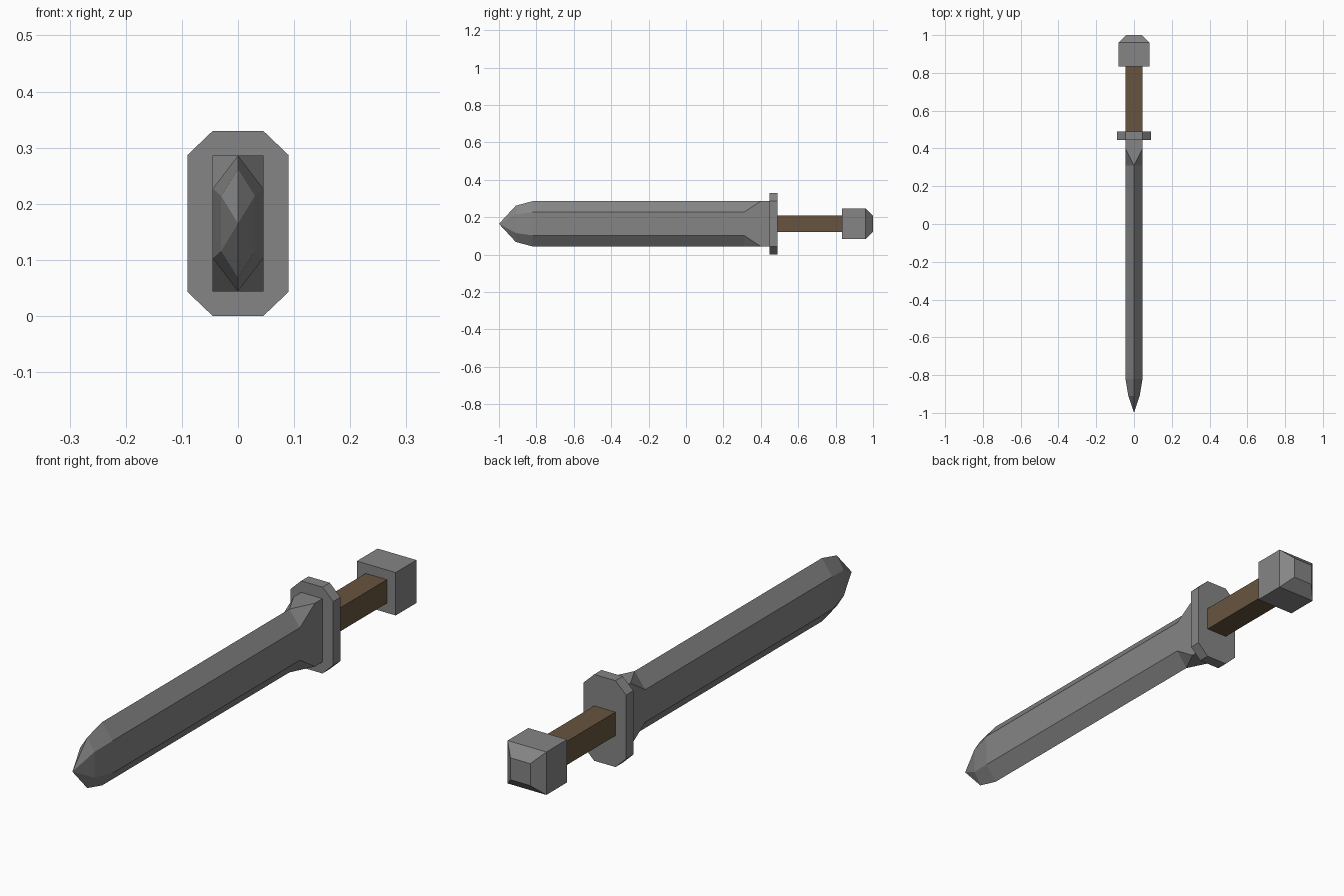
import bpy, bmesh

if "Cube" in bpy.data.objects:
    bpy.data.objects.remove(bpy.data.objects["Cube"])

CZ = 0.165  # height of the sword's axis


def material(name, rgb):
    m = bpy.data.materials.new(name)
    m.diffuse_color = (*rgb, 1)
    m.use_nodes = True
    m.node_tree.nodes["Principled BSDF"].inputs["Base Color"].default_value = m.diffuse_color
    return m


steel = material("grey steel", (0.235, 0.235, 0.235))
leather = material("brown leather", (0.135, 0.088, 0.05))


def loft(name, sections, mat, split=False):
    """Skin equal-length (x, z) rings placed along y; a one-point ring makes a tip."""
    bm = bmesh.new()
    rings = [[bm.verts.new((x, y, CZ + z)) for x, z in pts] for y, pts in sections]
    for a, b in zip(rings, rings[1:]):
        n = len(b)
        for i in range(n):
            j = (i + 1) % n
            if len(a) == 1:
                bm.faces.new((a[0], b[i], b[j]))
            elif split and a is rings[-3]:
                # crease the bevel run-out from the ridge points to the square corners
                if i % 3 == 0:
                    bm.faces.new((a[i], a[j], b[j]))
                    bm.faces.new((a[i], b[j], b[i]))
                elif i % 3 == 2:
                    bm.faces.new((a[i], a[j], b[i]))
                    bm.faces.new((a[j], b[j], b[i]))
                else:
                    bm.faces.new((a[i], a[j], b[j], b[i]))
            else:
                bm.faces.new((a[i], a[j], b[j], b[i]))
    for end in (rings[0], rings[-1]):
        if len(end) > 2:
            bm.faces.new(end)
    bmesh.ops.recalc_face_normals(bm, faces=bm.faces)
    me = bpy.data.meshes.new(name)
    bm.to_mesh(me)
    bm.free()
    me.materials.append(mat)
    ob = bpy.data.objects.new(name, me)
    bpy.context.collection.objects.link(ob)
    return ob


def hexagon(w, flat, top):
    return [(0, top), (w, flat), (w, -flat), (0, -top), (-w, -flat), (-w, flat)]


def square(s):
    return [(s, s), (s, -s), (-s, -s), (-s, s)]


# blade: pointed tip, bevelled edges, square base
loft("blade", [
    (-1.0, [(0, 0)]),
    (-0.91, hexagon(0.03, 0.049, 0.097)),
    (-0.82, hexagon(0.045, 0.062, 0.121)),
    (0.31, hexagon(0.045, 0.062, 0.121)),
    (0.40, hexagon(0.045, 0.121, 0.121)),
    (0.45, hexagon(0.045, 0.121, 0.121)),
], steel, split=True)

# guard: chamfered plate
octagon = [(0.045, 0.165), (0.09, 0.122), (0.09, -0.122), (0.045, -0.165),
           (-0.045, -0.165), (-0.09, -0.122), (-0.09, 0.122), (-0.045, 0.165)]
loft("guard", [(0.446, octagon), (0.49, octagon)], steel)

# grip
loft("grip", [(0.49, square(0.045)), (0.835, square(0.045))], leather)

# pommel: cube with a tapered cap
loft("pommel", [(0.835, square(0.082)), (0.96, square(0.082)), (1.0, square(0.042))], steel)
